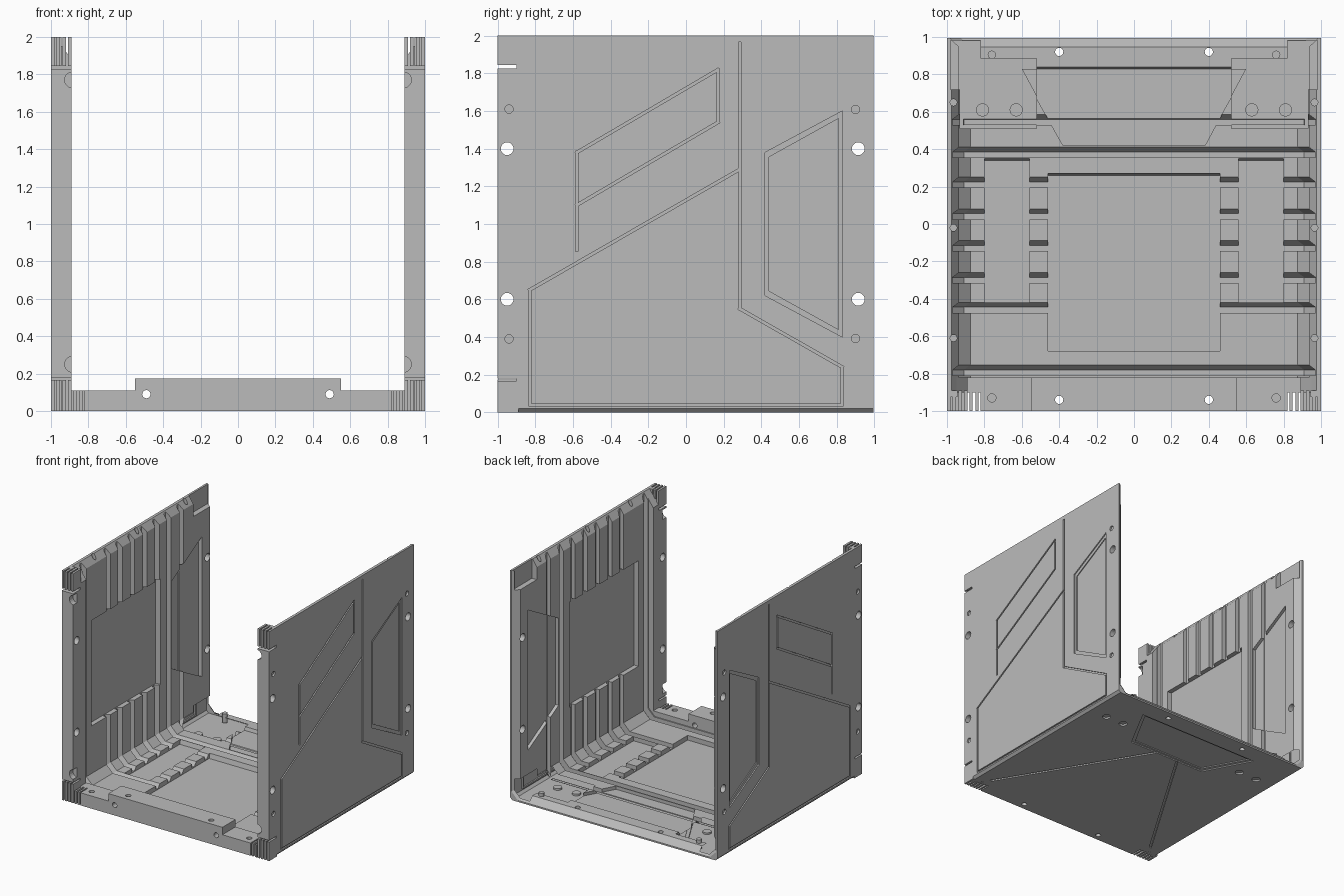
import bpy, bmesh, math
from mathutils import Vector, Matrix

cube = bpy.data.objects.get("Cube")
if cube:
    bpy.data.objects.remove(cube)

grey = bpy.data.materials.new("plain_grey")
grey.use_nodes = True
colour = (0.5, 0.5, 0.5, 1)
grey.diffuse_color = colour
grey.node_tree.nodes["Principled BSDF"].inputs["Base Color"].default_value = colour


def make(name, bm):
    bmesh.ops.recalc_face_normals(bm, faces=bm.faces)
    mesh = bpy.data.meshes.new(name)
    bm.to_mesh(mesh)
    bm.free()
    mesh.materials.append(grey)
    ob = bpy.data.objects.new(name, mesh)
    bpy.context.collection.objects.link(ob)
    return ob


def loft(name, rings):
    """Closed solid through rings with equal point counts."""
    bm = bmesh.new()
    loops = [[bm.verts.new(p) for p in r] for r in rings]
    n = len(loops[0])
    for a, b in zip(loops, loops[1:]):
        for i in range(n):
            j = (i + 1) % n
            bm.faces.new((a[i], a[j], b[j], b[i]))
    bm.faces.new(loops[0])
    bm.faces.new(loops[-1])
    return make(name, bm)


def along_y(name, profile, *stations):
    return loft(name, [[(x, y, z) for x, z in profile] for y in stations])


def box(name, x0, x1, y0, y1, z0, z1):
    return along_y(name, [(x0, z0), (x1, z0), (x1, z1), (x0, z1)], y0, y1)


def rod(centre, axis, radius, length):
    bm = bmesh.new()
    turn = Vector((0, 0, 1)).rotation_difference(Vector(axis)).to_matrix().to_4x4()
    bmesh.ops.create_cone(bm, cap_ends=True, segments=20, radius1=radius,
                          radius2=radius, depth=length,
                          matrix=Matrix.Translation(centre) @ turn)
    return make("cutter", bm)


def cut(ob, cutter):
    mod = ob.modifiers.new("cut", 'BOOLEAN')
    mod.operation = 'DIFFERENCE'
    mod.solver = 'EXACT'
    mod.object = cutter
    bpy.context.view_layer.objects.active = ob
    bpy.ops.object.modifier_apply(modifier=mod.name)
    bpy.data.objects.remove(cutter)


def place(side, u, v, w):
    """Panel coordinates: u across, v to the back, w inward from outer skin."""
    if side == 0:
        return (u, v, w)
    return (side * (1 - w), v, 1 + u)


def recess(side, poly, w0, w1, slope=0.0):
    back = max(v for u, v in poly)
    top = [(u, v + slope if v == back else v) for u, v in poly]
    cut(shell, loft("cutter", [[place(side, u, v, w0) for u, v in poly],
                               [place(side, u, v, w1) for u, v in top]]))


def score(side, path, width=0.014, depth=0.012):
    """Thin groove along a path on the outer skin."""
    for a, b in zip(path, path[1:]):
        a, b = Vector(a), Vector(b)
        d = (b - a).normalized() * width / 2
        n = Vector((-d.y, d.x))
        quad = [a - d + n, b + d + n, b + d - n, a - d - n]
        recess(side, [tuple(q) for q in quad], -0.02, depth)


def rect(u0, u1, v0, v1):
    return [(u0, v0), (u1, v0), (u1, v1), (u0, v1)]


def trapezoid(back_u, front_u, front_v, back_v):
    return [(-front_u, front_v), (front_u, front_v), (back_u, back_v), (-back_u, back_v)]


def channel(d, c=0.06):
    """Open space inside the shell when its thickness is d."""
    half = [(1 - d - c, d), (1 - d, d + c), (1 - d, 3)]
    return half + [(-x, z) for x, z in reversed(half)]


# U-shaped shell: floor and two walls
right_half = [(0.98, 0), (1, 0.02), (1, 2), (0.975, 2), (0.935, 1.94), (0.935, 0.125), (0.875, 0.065)]
outer, inner = right_half[:4], right_half[4:]
profile = outer + inner + [(-x, z) for x, z in reversed(outer + inner)]
shell = along_y("floor_and_walls", profile, -0.9, 0.995)

# Cross grooves running round floor and walls, and bevelled back edge
for y in (0.585, 0.41, 0.25, 0.08, -0.09, -0.26, -0.42, -0.755):
    rings = [(0.03, y - 0.055), (0.03, y - 0.025), (0.068, y + 0.003)]
    cut(shell, loft("cutter", [[(x, v, z) for x, z in channel(d)] for d, v in rings]))
cut(shell, loft("cutter", [[(x, v, z) for x, z in channel(d)]
                           for d, v in ((0.067, 0.945), (0.008, 1.0))]))

# Sunken panels inside
for side in (0, 1, -1):
    recess(side, rect(-0.46, 0.46, -0.68, 0.26), 0.024, 0.1, 0.02)
    recess(side, trapezoid(0.61, 0.38, 0.42, 0.83), 0.036, 0.1, 0.02)
for s in (1, -1):
    recess(0, rect(s * 0.56, s * 0.8, -0.42, 0.34), 0.026, 0.1, 0.02)
    recess(0, rect(s * 0.52, s * 0.93, 0.51, 0.88), 0.033, 0.12, 0.015)
    # Corner pockets at the back
    for z0, z1 in ((0.022, 0.18), (1.83, 2.2)):
        cut(shell, box("cutter", s * 0.82, s * 0.982, 0.72, 0.98, z0, z1))

# Outer wall decoration
frame = [(-0.83, 0.04), (-0.83, 0.65), (0.285, 1.29), (0.285, 0.55),
         (0.83, 0.24), (0.83, 0.04), (-0.83, 0.04)]
stripe = [(-0.58, 0.86), (-0.58, 1.38), (0.17, 1.82), (0.17, 1.54), (-0.58, 1.1)]
for s in (1, -1):
    for path in (frame, [(0.285, 1.29), (0.285, 1.96)], stripe):
        score(s, [(z - 1, y) for y, z in path])
    # Wall holes at the back, shallow sockets, teardrop sockets in the top edge
    for dz in (0.4, -0.4):
        cut(shell, rod((s, 0.915, 1 + dz), (1, 0, 0), 0.034, 0.3))
        cut(shell, rod((s, 0.9, 1 + dz * 1.52), (1, 0, 0), 0.022, 0.03))
    for y in (0.65, -0.02, -0.61):
        cut(shell, rod((s * 0.965, y, 2), (0, 0, 1), 0.018, 0.16))

# Stepped trapezoid recess on the outside of every panel
for side in (0, 1, -1):
    recess(side, trapezoid(0.6, 0.38, 0.42, 0.83), -0.02, 0.01)
    recess(side, trapezoid(0.56, 0.355, 0.44, 0.81), -0.02, 0.018)

# Underside grooves and floor holes
for s in (1, -1):
    score(0, [(s * 0.12, 0.41), (s * 0.9, -0.88)], 0.018)
    cut(shell, rod((s * 0.4, 0.92, 0), (0, 0, 1), 0.022, 0.3))
    cut(shell, rod((s * 0.76, 0.905, 0.055), (0, 0, 1), 0.022, 0.08))
    for x in (0.63, 0.81):
        cut(shell, rod((s * x, 0.61, 0), (0, 0, 1), 0.035, 0.03))

# Front sill with raised middle
sill = along_y("front_sill", [(-0.82, 0), (0.82, 0), (0.82, 0.11), (0.55, 0.11), (0.55, 0.175),
                              (-0.55, 0.175), (-0.55, 0.11), (-0.82, 0.11)], -1, -0.82)
for s in (1, -1):
    cut(sill, rod((s * 0.49, -0.9, 0.09), (0, 1, 0), 0.022, 0.4))
    cut(sill, rod((s * 0.4, -0.94, 0.1), (0, 0, 1), 0.022, 0.4))
    cut(sill, rod((s * 0.76, -0.93, 0.11), (0, 0, 1), 0.022, 0.06))

# Front posts, their inner flanges and the corner fins
for s, side in ((1, "left"), (-1, "right")):
    post = box(side + "_post", s * 0.89, s, -1, -0.9, 0.18, 1.825)
    for z in (0.6, 1.4):
        cut(post, rod((s * 0.95, -0.95, z), (1, 0, 0), 0.034, 0.3))
    for z in (0.39, 1.61):
        cut(post, rod((s, -0.94, z), (1, 0, 0), 0.022, 0.03))
    for z in (0.25, 1.77):
        cut(post, rod((s * 0.885, -1, z), (0, 1, 0), 0.042, 0.1))
    along_y(side + "_post_flange", [(s * x, z) for x, z in
            ((0.89, 0.03), (0.99, 0.03), (0.99, 1.99), (0.97, 1.99), (0.89, 1.88))], -0.9, -0.82)
    box(side + "_sill_end", s * 0.81, s * 0.9, -0.9, -0.82, 0, 0.11)
    for i in range(4):
        x = 0.89 + i * 0.0305
        box(side + "_upper_fin", s * x, s * (x + 0.0185), -1, -0.89, 1.845, 2)
        box(side + "_lower_fin", s * x, s * (x + 0.0185), -1, -0.89, 0, 0.165)
    for x in (0.832, 0.864):
        box(side + "_low_fin", s * x, s * (x + 0.015), -1, -0.89, 0, 0.11)
    # Solid ties behind the fins
    for z0, z1 in ((0, 0.165), (1.845, 2)):
        box(side + "_fin_tie", s * 0.945, s, -0.925, -0.89, z0, z1)
